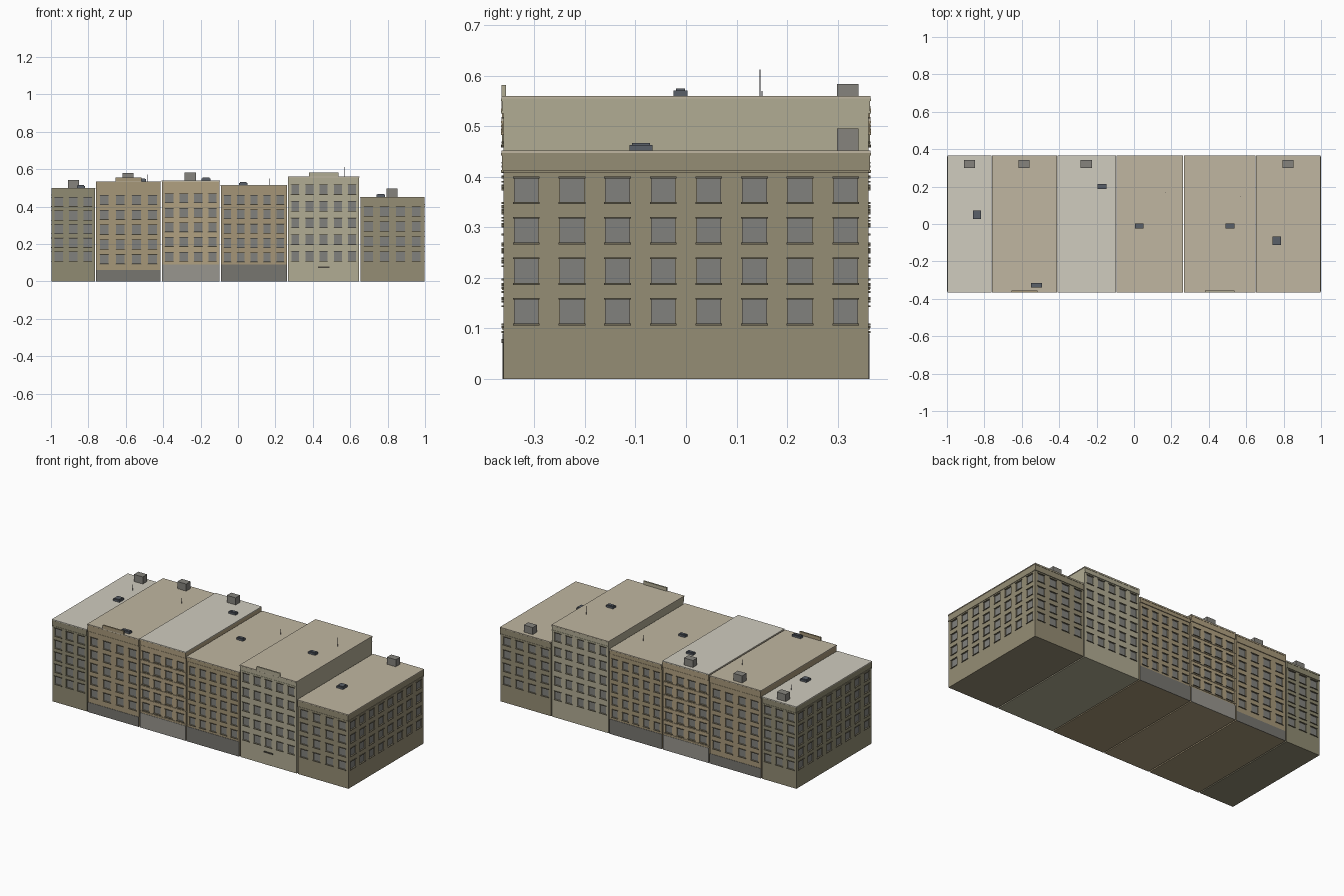
import bpy, bmesh
from mathutils import Vector

if "Cube" in bpy.data.objects:
    bpy.data.objects.remove(bpy.data.objects["Cube"])

D = 0.361          # half depth of the walls
REC = 0.005        # window recess
mats = {}


def mat(code):
    if code not in mats:
        m = bpy.data.materials.new("paint_" + code)
        rgb = [(int(code[i:i + 2], 16) / 255) ** 2.2 for i in (0, 2, 4)]
        m.diffuse_color = (*rgb, 1)
        m.use_nodes = True
        m.node_tree.nodes["Principled BSDF"].inputs["Base Color"].default_value = m.diffuse_color
        mats[code] = m
    return mats[code]


def finish(name, bm, color=None):
    bmesh.ops.remove_doubles(bm, verts=bm.verts, dist=1e-5)
    me = bpy.data.meshes.new(name)
    bm.to_mesh(me)
    bm.free()
    ob = bpy.data.objects.new(name, me)
    bpy.context.collection.objects.link(ob)
    if color:
        me.materials.append(mat(color))
    return ob


def add_box(bm, x0, x1, y0, y1, z0, z1):
    vs = [bm.verts.new((x, y, z)) for z in (z0, z1)
          for x, y in ((x0, y0), (x1, y0), (x1, y1), (x0, y1))]
    for f in ((3, 2, 1, 0), (4, 5, 6, 7), (0, 1, 5, 4), (1, 2, 6, 5), (2, 3, 7, 6), (3, 0, 4, 7)):
        bm.faces.new([vs[i] for i in f])


def boxes(name, items, color=None):
    bm = bmesh.new()
    for b in items:
        add_box(bm, *b)
    # boxes are kept separate, so no welding here
    me = bpy.data.meshes.new(name)
    bm.to_mesh(me)
    bm.free()
    ob = bpy.data.objects.new(name, me)
    bpy.context.collection.objects.link(ob)
    if color:
        me.materials.append(mat(color))


def facade(wall, glass, trim, origin, u, n, length, top, cols, rows, ww, wh, z0, dz):
    """Wall grid along u with outward normal n; window cells are set back."""
    o, u, n, up = Vector(origin), Vector(u), Vector(n), Vector((0, 0, 1))

    def quad(bm, pts):
        bm.faces.new([bm.verts.new(o + u * a + up * b + n * c) for a, b, c in pts])

    step = length / cols if cols else 0
    us, zs = [0], [0]
    for i in range(cols):
        c = step * (i + .5)
        us += [c - ww / 2, c + ww / 2]
    if cols:
        for j in range(rows):
            zs += [z0 + j * dz, z0 + j * dz + wh]
    us.append(length)
    zs.append(top)
    for i in range(len(us) - 1):
        for j in range(len(zs) - 1):
            a, b, c, d = us[i], us[i + 1], zs[j], zs[j + 1]
            if i % 2 and j % 2:
                r = -REC
                quad(glass, [(a, c, r), (b, c, r), (b, d, r), (a, d, r)])
                ring = [(a, c), (b, c), (b, d), (a, d)]
                for k in range(4):
                    p, q = ring[k], ring[(k + 1) % 4]
                    quad(wall, [(*p, 0), (*q, 0), (*q, r), (*p, r)])
                # sill and lintel
                for e, f in ((c - .004, c), (d, d + .003)):
                    p = o + u * (a - .003) + n * -.001
                    q = o + u * (b + .003) + n * .004
                    add_box(trim, min(p.x, q.x), max(p.x, q.x),
                            min(p.y, q.y), max(p.y, q.y), e, f)
            else:
                quad(wall, [(a, c, 0), (b, c, 0), (b, d, 0), (a, d, 0)])


# x0, x1, top, frieze bottom, columns, rows, first sill, floor height, window w, h, wall, roof, base height, base colour
rows_of_buildings = [
    (-.996, -.765, .500, .460, 3, 5, .110, .073, .046, .047, "8F8A72", "CFCBBD", 0, None),
    (-.758, -.414, .535, .490, 4, 5, .095, .079, .047, .047, "A59678", "BFB5A0", .06, "77756F"),
    (-.406, -.098, .540, .500, 4, 5, .110, .078, .045, .045, "B0A080", "CFCBBD", .09, "97958D"),
    (-.091, .261, .515, .485, 5, 5, .105, .077, .038, .046, "A39476", "BFB5A0", .09, "77756F"),
    (.268, .648, .560, .527, 5, 5, .110, .089, .042, .049, "B0AB92", "BFB5A0", 0, None),
    (.655, .996, .452, .410, 4, 4, .110, .080, .047, .047, "948C74", "BFB5A0", 0, None),
]

for k, (x0, x1, top, fz, cols, rows, z0, dz, ww, wh, wc, rc, bh, bc) in enumerate(rows_of_buildings):
    tag = "_%d" % (k + 1)
    w, g, t = bmesh.new(), bmesh.new(), bmesh.new()
    L = x1 - x0
    args = (rows, ww, wh, z0, dz)
    roof_z = top - .005
    facade(w, g, t, (x0, -D, 0), (1, 0, 0), (0, -1, 0), L, roof_z, cols, *args)
    facade(w, g, t, (x1, D, 0), (-1, 0, 0), (0, 1, 0), L, roof_z, cols, *args)
    # only the two end buildings have windows on their sides
    facade(w, g, t, (x1, -D, 0), (0, 1, 0), (1, 0, 0), 2 * D, roof_z, 8 if k == 5 else 0, *args)
    facade(w, g, t, (x0, D, 0), (0, -1, 0), (-1, 0, 0), 2 * D, roof_z, 8 if k == 0 else 0, *args)
    w.faces.new([w.verts.new(p) for p in ((x0, D, 0), (x1, D, 0), (x1, -D, 0), (x0, -D, 0))])
    finish("walls" + tag, w, wc)
    finish("window_panes" + tag, g, "80807C")
    finish("sills_and_lintels" + tag, t, "6E6857")
    # roof slab
    e = .002
    boxes("roof" + tag, [(x0 - e, x1 + e, -D - .004, D + .004, roof_z, top)], rc)
    # cornice: frieze boards and lower ledge, front and back
    items = []
    for s in (-1, 1):
        for depth, a, b in ((.003, fz, roof_z), (.0045, fz - .002, fz + .003), (.0045, roof_z - .005, roof_z)):
            ya, yb = sorted((s * (D - .004), s * (D + depth)))
            items.append((x0, x1, ya, yb, a, b))
    for xs, on in ((x0, k == 0), (x1, k == 5)):
        if on:
            items.append((xs - .003, xs + .003, -D, D, fz - .002, fz + .003))
    # floor bands on the third building
    if k == 2:
        for j in range(rows):
            z = z0 + j * dz - .012
            items += [(x0, x1, -D - .003, -D + .002, z, z + .004), (x0, x1, D - .002, D + .003, z, z + .004)]
    boxes("cornice" + tag, items, wc)
    # ground floor facing
    if bc:
        boxes("ground_floor_facing" + tag,
              [(x0, x1, -D - .002, -D + .001, 0, bh), (x0, x1, D - .001, D + .002, 0, bh)], bc)

tops = [b[2] for b in rows_of_buildings]

# stair houses at the back of the roofs
for k, xa, xb in ((0, -.91, -.85), (1, -.617, -.558), (2, -.285, -.225), (5, .793, .853)):
    boxes("stair_house_%d" % (k + 1), [(xa, xb, .299, .341, tops[k] - .002, tops[k] + .043)], "85837D")

# skylights: kerb with a smaller glazed cap
for k, xa, xb, ya, yb in ((0, -.862, -.818, .028, .073), (1, -.55, -.492, -.34, -.315),
                          (2, -.195, -.148, .187, .213), (3, .005, .05, -.023, .003),
                          (4, .49, .537, -.025, .003), (5, .74, .785, -.112, -.066)):
    z = tops[k]
    boxes("skylight_%d" % (k + 1), [(xa, xb, ya, yb, z - .002, z + .011),
                                    (xa + .005, xb - .005, ya + .005, yb - .005, z + .011, z + .015)], "5A6068")

# antennas
for k, x, y in ((0, -.85, .2), (1, -.485, .15), (3, .17, .17), (4, .57, .146)):
    h = .052 if k == 4 else .035
    boxes("antenna_%d" % (k + 1), [(x - .001, x + .001, y - .001, y + .001, tops[k] - .002, tops[k] + h)], "55565A")

# raised parapet pieces over the fronts
for k, xa, xb in ((1, -.655, -.515), (4, .38, .537)):
    boxes("raised_parapet_%d" % (k + 1), [(xa, xb, -D - .004, -D + .005, tops[k] - .002, tops[k] + .021)],
          rows_of_buildings[k][10])

# entrance of the fifth building
boxes("entrance_canopy", [(.427, .488, -D - .004, -D + .002, .071, .079)], "4A4740")
boxes("entrance_door", [(.432, .483, -D - .001, -D + .002, 0, .071)], "B0AB92")
